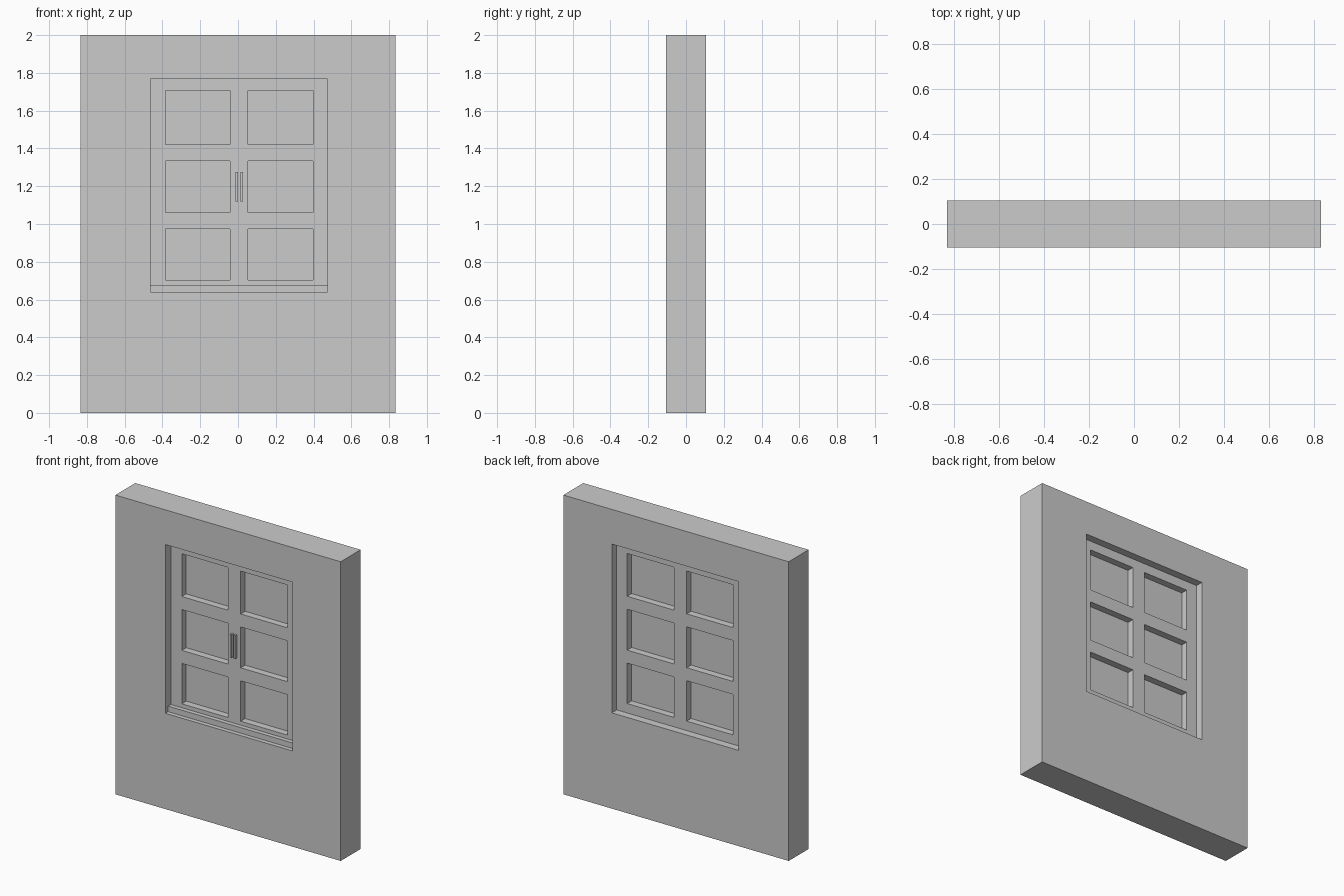
import bpy, bmesh

if "Cube" in bpy.data.objects:
    bpy.data.objects.remove(bpy.data.objects["Cube"])

X0, X1, Z0, Z1 = -0.463, 0.475, 0.64, 1.768   # window opening
FRONT, BACK = -0.047, 0.053                   # frame faces


def finish(name, bm):
    bmesh.ops.recalc_face_normals(bm, faces=bm.faces)
    mesh = bpy.data.meshes.new(name)
    bm.to_mesh(mesh)
    bm.free()
    obj = bpy.data.objects.new(name, mesh)
    bpy.context.collection.objects.link(obj)
    return obj


def panel(name, xs, zs, y0, y1, holes=()):
    """Upright slab cut into cells by xs and zs; hole cells are left open."""
    bm = bmesh.new()
    v = {(i, k): bm.verts.new((x, y0, z))
         for i, x in enumerate(xs) for k, z in enumerate(zs)}
    for i in range(len(xs) - 1):
        for k in range(len(zs) - 1):
            if (i, k) not in holes:
                bm.faces.new((v[i, k], v[i + 1, k], v[i + 1, k + 1], v[i, k + 1]))
    geo = bmesh.ops.extrude_face_region(bm, geom=bm.faces[:], use_keep_orig=True)
    moved = [g for g in geo["geom"] if isinstance(g, bmesh.types.BMVert)]
    bmesh.ops.translate(bm, vec=(0, y1 - y0, 0), verts=moved)
    return finish(name, bm)


# Wall with the window opening
panel("wall", [-0.833, X0, X1, 0.833], [0, Z0, Z1, 2], -0.105, 0.105, {(1, 1)})

# Window frame with two columns of three openings
cols = [-0.383, -0.042, 0.053, 0.398]
rows = [0.703, 0.973, 1.06, 1.333, 1.42, 1.706]
openings = {(i, k) for i in (1, 3) for k in (1, 3, 5)}
panel("window_frame", [X0, *cols, X1], [Z0, *rows, Z1], FRONT, BACK, openings)

# Glass panes
for i in (0, 2):
    for k in (0, 2, 4):
        panel(f"glass_{i // 2}_{k // 2}", cols[i:i + 2], rows[k:k + 2], 0.0, 0.006)

# Sill strip in front of the frame
panel("sill", [X0, X1], [Z0, 0.677], -0.076, FRONT)

# Pair of handles
for side, x in (("left", -0.012), ("right", 0.014)):
    panel(f"handle_{side}", [x, x + 0.012], [1.12, 1.275], -0.067, FRONT)
